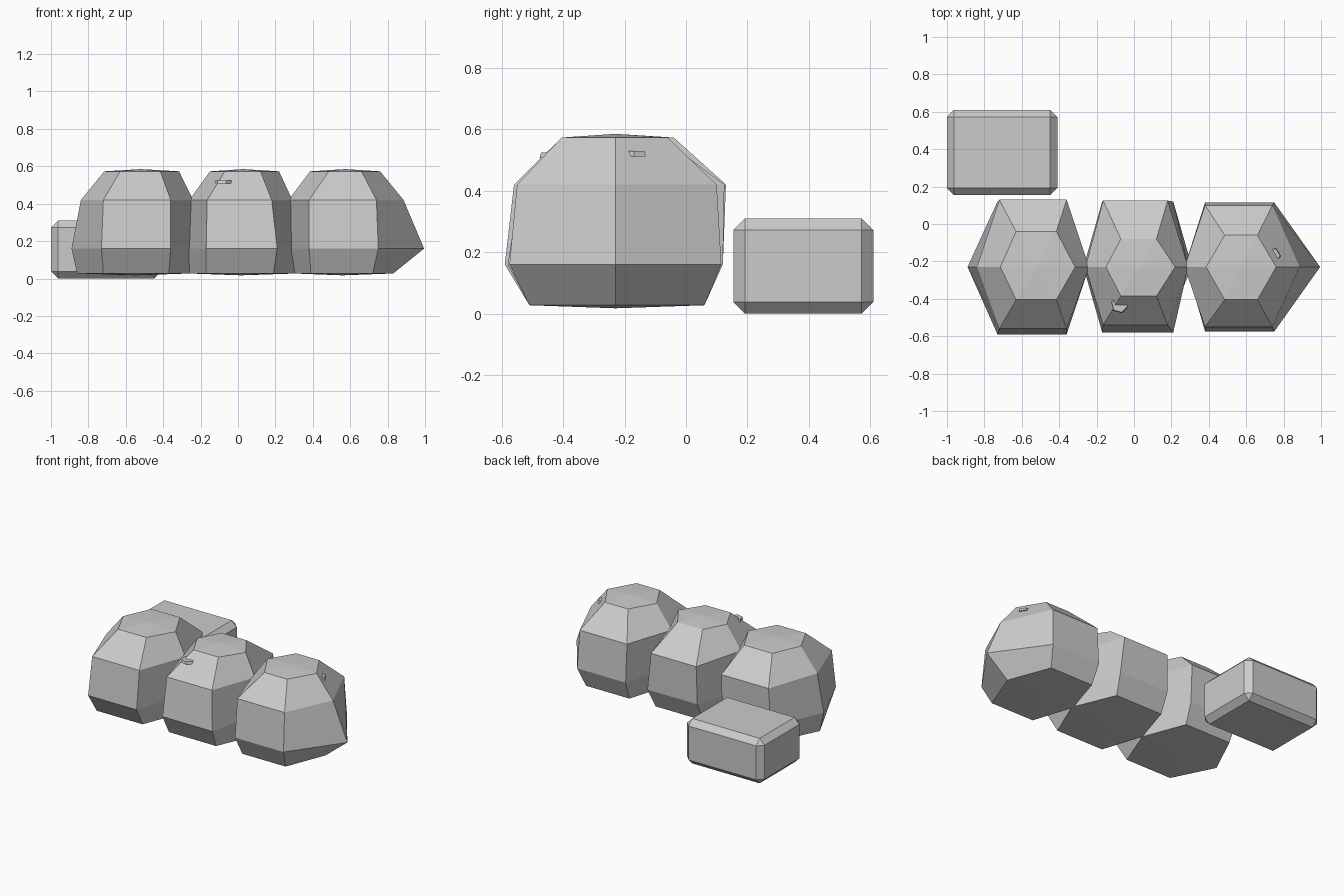
import bpy, bmesh
from math import radians
from mathutils import Matrix

if "Cube" in bpy.data.objects:
    bpy.data.objects.remove(bpy.data.objects["Cube"])

RING_Z = (0.027, 0.16, 0.42, 0.573)   # bottom to top
MID_Y = -0.23


def finish(bm, name):
    bmesh.ops.recalc_face_normals(bm, faces=bm.faces)
    mesh = bpy.data.meshes.new(name)
    bm.to_mesh(mesh)
    bm.free()
    ob = bpy.data.objects.new(name, mesh)
    bpy.context.collection.objects.link(ob)
    return ob


def bush(name, rings):
    """Six-sided faceted ball. Ring: left, front/back left, front/back right, right, y front, y back."""
    bm = bmesh.new()
    loops = []
    for z, (xl, x1, x2, xr, yf, yb) in zip(RING_Z, rings):
        pts = [(xl, MID_Y), (x1, yf), (x2, yf), (xr, MID_Y), (x2, yb), (x1, yb)]
        loops.append([bm.verts.new((x, y, z)) for x, y in pts])
    for a, b in zip(loops, loops[1:]):
        for i in range(6):
            j = (i + 1) % 6
            bm.faces.new((a[i], a[j], b[j], b[i]))
    # shallow fans close both ends
    for loop, z in ((loops[0], 0.017), (loops[-1], 0.585)):
        cx = sum(v.co.x for v in loop) / 6
        tip = bm.verts.new((cx, MID_Y, z))
        for i in range(6):
            bm.faces.new((loop[i], loop[(i + 1) % 6], tip))
    return finish(bm, name)


# Row of three bushes
bush("bush_left", [
    (-0.86, -0.72, -0.37, -0.26, -0.51, 0.06),
    (-0.89, -0.73, -0.36, -0.25, -0.59, 0.12),
    (-0.84, -0.72, -0.36, -0.24, -0.56, 0.13),
    (-0.715, -0.63, -0.415, -0.315, -0.405, -0.04)])
bush("bush_middle", [
    (-0.26, -0.17, 0.19, 0.31, -0.51, 0.06),
    (-0.27, -0.17, 0.21, 0.29, -0.58, 0.12),
    (-0.26, -0.165, 0.18, 0.29, -0.54, 0.125),
    (-0.15, -0.07, 0.12, 0.22, -0.385, -0.08)])
bush("bush_right", [
    (0.30, 0.39, 0.72, 0.83, -0.51, 0.06),
    (0.28, 0.38, 0.75, 0.995, -0.575, 0.115),
    (0.27, 0.38, 0.74, 0.885, -0.55, 0.10),
    (0.385, 0.485, 0.66, 0.76, -0.405, -0.06)])

# Bevelled block behind the row
bm = bmesh.new()
bmesh.ops.create_cube(bm, size=1, matrix=Matrix.Translation((-0.705, 0.382, 0.155))
                      @ Matrix.Diagonal((0.59, 0.456, 0.31, 1)))
block = finish(bm, "block")
bev = block.modifiers.new("Bevel", "BEVEL")
bev.width = 0.038
bev.segments = 1

# Small flat leaves poking out of the bushes
for name, loc, r, turn in (("leaf_front", (-0.077, -0.43, 0.516), 0.048, 15),
                           ("leaf_side", (0.74, -0.17, 0.52), 0.045, 30)):
    bm = bmesh.new()
    bmesh.ops.create_cone(bm, cap_ends=True, segments=6, radius1=r, radius2=r * 0.9, depth=0.018,
                          matrix=Matrix.Translation(loc) @ Matrix.Rotation(radians(turn), 4, "Z"))
    finish(bm, name)
